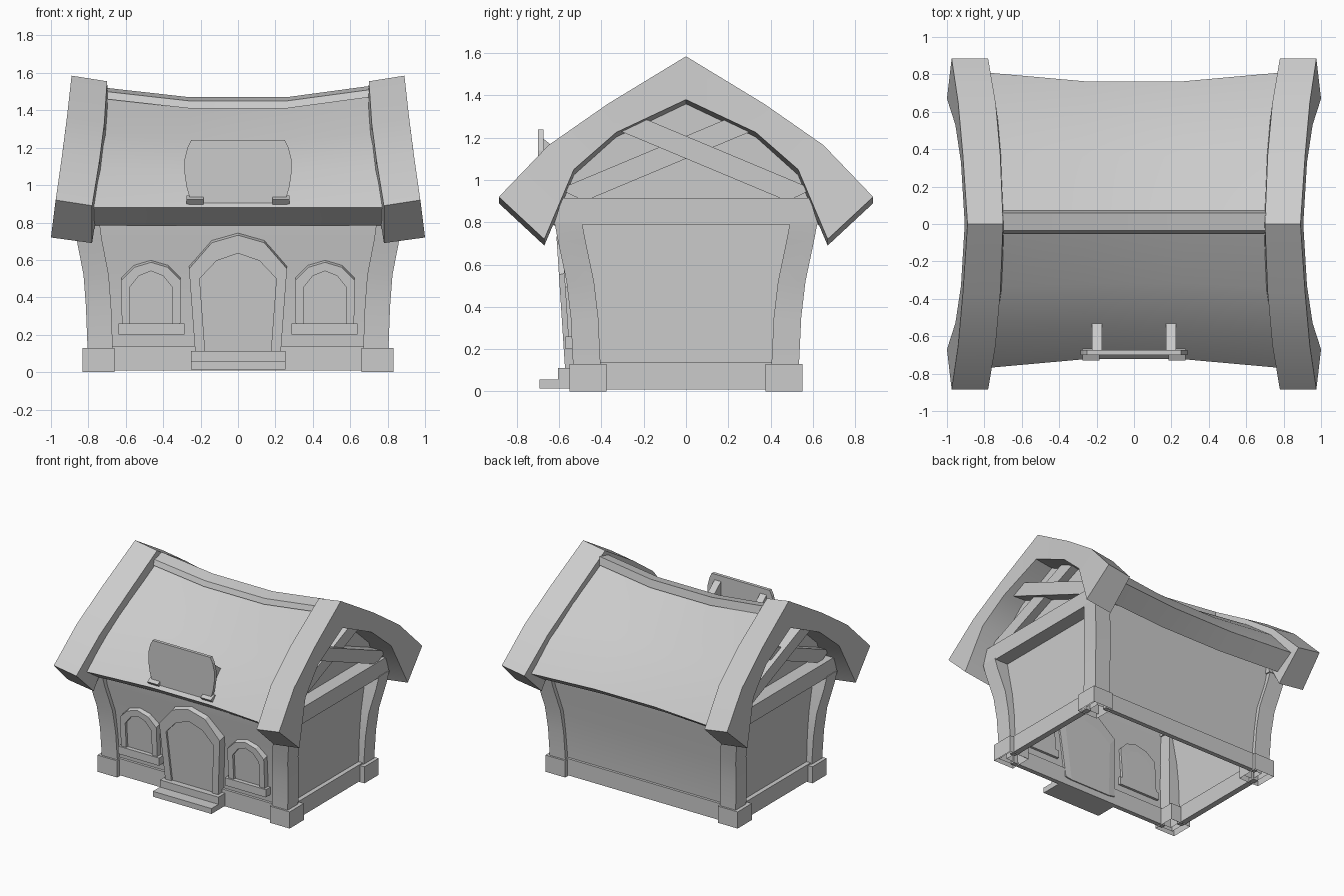
import bpy, bmesh

cube = bpy.data.objects.get("Cube")
if cube:
    bpy.data.objects.remove(cube)

grey = bpy.data.materials.new("plain grey")
grey.use_nodes = True
grey.diffuse_color = (0.6, 0.6, 0.6, 1)
grey.node_tree.nodes["Principled BSDF"].inputs["Base Color"].default_value = (0.6, 0.6, 0.6, 1)


def loft(name, rings, caps=(0, -1), mirror="", smooth=False):
    """Skin equal-sized closed rings; optionally mirror over x and/or y."""
    bm = bmesh.new()
    rows = [[bm.verts.new(p) for p in ring] for ring in rings]
    n = len(rows[0])
    for a, b in zip(rows, rows[1:]):
        for i in range(n):
            j = (i + 1) % n
            bm.faces.new((a[i], a[j], b[j], b[i]))
    for c in caps:
        bm.faces.new(rows[c])
    bmesh.ops.recalc_face_normals(bm, faces=bm.faces)
    mesh = bpy.data.meshes.new(name)
    bm.to_mesh(mesh)
    bm.free()
    mesh.materials.append(grey)
    ob = bpy.data.objects.new(name, mesh)
    bpy.context.collection.objects.link(ob)
    if smooth:
        bpy.ops.object.select_all(action="DESELECT")
        ob.select_set(True)
        bpy.context.view_layer.objects.active = ob
        bpy.ops.object.shade_smooth_by_angle(angle=0.5)
    if mirror:
        mod = ob.modifiers.new("mirror", "MIRROR")
        mod.use_axis = ("x" in mirror, "y" in mirror, False)
        mod.use_mirror_merge = False
    return ob


def rect(x0, x1, y0, y1, z):
    return [(x0, y0, z), (x1, y0, z), (x1, y1, z), (x0, y1, z)]


def box(name, x, y, z, caps=(0, -1), mirror=""):
    return loft(name, [rect(*x, *y, h) for h in z], caps, mirror)


def both_sides(half):
    """Turn a ridge-to-eave half profile of (y, z, ...) into a full one."""
    return [(-p[0], *p[1:]) for p in reversed(half[1:])] + half


# Upright side walls; front and back flare towards the eaves: half depth, height
WALL = [(.50, .02), (.505, .14), (.53, .5), (.575, .72), (.585, .84)]


def wall_y(z):
    for (y0, z0), (y1, z1) in zip(WALL, WALL[1:]):
        if z <= z1:
            return y0 + (y1 - y0) * (z - z0) / (z1 - z0)
    return WALL[-1][0]


loft("walls", [rect(-.76, .76, -y, y, z) for y, z in WALL], caps=(), smooth=True)

# Base boards, hollow corner feet and curved corner posts
box("long_base_board", (-.7, .7), (.49, .525), (.01, .14), mirror="y")
box("side_base_board", (.75, .795), (-.42, .42), (.01, .14), mirror="x")
box("corner_foot", (.66, .832), (.375, .55), (0, .13), caps=(-1,), mirror="xy")
POST = [(.80, .533, .02), (.805, .535, .14), (.813, .545, .35), (.826, .565, .52),
        (.863, .605, .71), (.875, .622, .8)]
loft("corner_post", [rect(x - .135, x, y - .13, y, z) for x, y, z in POST],
     caps=(-1,), mirror="xy", smooth=True)

# Sagging roof with a thick edge
TOP = [(0, 1.49), (.36, 1.285), (.61, 1.095), (.79, .88)]
UNDER = [(0, 1.39), (.34, 1.215), (.56, 1.045), (.645, .785)]
LENGTH = [.74, .75, .77, .79]


def roof_ring(side, sag):
    ring = []
    for prof in (both_sides(TOP), both_sides(UNDER)[::-1]):
        for y, z in prof:
            k = min(range(4), key=lambda i: abs(TOP[i][0] - abs(y)))
            x = .26 if sag else LENGTH[k]
            drop = 0 if z in (.88, .785) else sag * (z - .785) / .675
            ring.append((side * x, y * (1 - sag) + .02, z - drop))
    return ring


loft("roof", [roof_ring(-1, 0), roof_ring(-1, .06), roof_ring(1, .06), roof_ring(1, 0)], smooth=True)

# Ridge cap following the sag, tilted towards the front
CAP = [(-.05, -.06), (-.035, -.02), (.06, 0), (.072, -.06)]
loft("ridge_cap", [[(x, y, z + dz) for y, dz in CAP]
                   for x, z in ((-.705, 1.52), (-.26, 1.47), (.26, 1.47), (.705, 1.53))], smooth=True)

# Heavy gable frames: (y, z, x) along the outer and inner edge of the arch
OUTER = both_sides([(0, 1.585, .89), (.37, 1.36, .915), (.65, 1.165, .94), (.885, .92, .975)])
INNER = both_sides([(0, 1.38, .905), (.33, 1.225, .925), (.53, 1.05, .955), (.67, .72, 1.0)])
DEPTH = [.195, .2, .2, .19, .2, .2, .195]
loft("gable_frame", [[(x, y, z), (u, v, w), (u - d - .025, v, w - .03), (x - d, y, z - .03)]
                     for (y, z, x), (v, w, u), d in zip(OUTER, INNER, DEPTH)], mirror="x", smooth=True)

# Gable infill, tie beam and crossed braces
GABLE = both_sides([(0, 1.42), (.34, 1.23), (.55, 1.03), (.62, .84)])
loft("gable_wall", [[(x, y, z) for y, z in GABLE] for x in (.72, .76)], mirror="x")
loft("tie_beam", [rect(.73, .87, -.625, .625, .79), rect(.73, .87, -.585, .585, .915)], mirror="x")


def brace(name, flip, x1):
    sec = [(-.6, .957), (.2, 1.292), (.32, 1.235), (-.48, .9)]
    loft(name, [[(x, y * flip, z) for y, z in sec] for x in (.73, x1)], mirror="x")


brace("rising_brace", 1, .825)
brace("falling_brace", -1, .86)


# Arched openings on the front wall with drafted frames, tilted with the wall
def arch(name, cx, outer, inner, front, inset, mirror=""):
    out, inn = both_sides(outer), both_sides(inner)

    def face(p, d):
        return (cx + p[0], -front - .065 * p[1] + d, p[1])

    def back(p):
        return (cx + p[0], -wall_y(p[1]) + .02, p[1])
    loft(name + "_frame", [[face((o[0], o[1] - .018), 0), face(i, 0), back(i), back(o)]
                           for o, i in zip(out, inn)], mirror=mirror)
    loft(name + "_panel", [[face(i, inset) for i in inn], [back(i) for i in inn]], mirror=mirror)


arch("door", 0, [(0, .75), (.14, .71), (.262, .57), (.225, .07)],
     [(0, .635), (.115, .595), (.205, .5), (.172, .06)], .565, .015)
arch("window", .465, [(0, .605), (.09, .578), (.158, .51), (.156, .25)],
     [(0, .54), (.065, .515), (.113, .455), (.112, .23)], .54, .02, "x")
box("window_sill", (.285, .64), (-.57, -.49), (.2, .26), mirror="x")
box("upper_step", (-.252, .255), (-.605, -.5), (.055, .112))
box("lower_step", (-.252, .255), (-.692, -.5), (.014, .056))

# Blank sign board standing on the front eave
SIGN = [(.25, 1.24), (.27, 1.2), (.285, 1.14), (.285, 1.06), (.275, .99), (.25, .905)]
OUTLINE = SIGN + [(-x, z) for x, z in reversed(SIGN)]
loft("sign_board", [[(x, y, z) for x, z in OUTLINE] for y in (-.7, -.675)])
FOOT = [(-.73, .922), (-.7, .89), (-.64, .93), (-.68, .945)]
loft("sign_foot", [[(x, y, z) for y, z in FOOT] for x in (.185, .275)], mirror="x")
STRUT = [(-.68, 1.2), (-.53, 1.08), (-.53, 1.03), (-.68, .92)]
loft("sign_strut", [[(x, y, z) for y, z in STRUT] for x in (.17, .225)], mirror="x")
